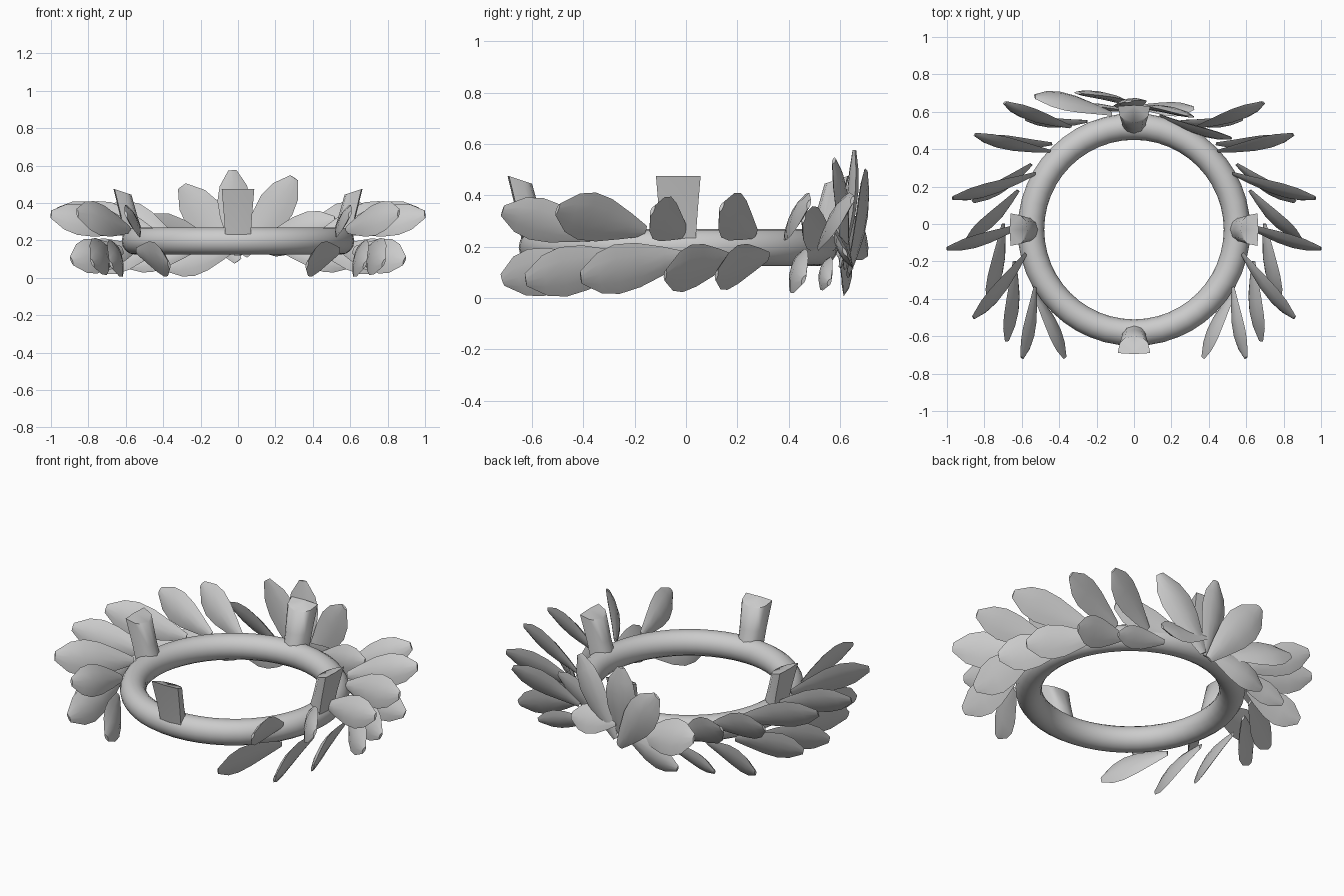
import bpy, bmesh, math
from mathutils import Vector

if "Cube" in bpy.data.objects:
    bpy.data.objects.remove(bpy.data.objects["Cube"])

CY = -0.03  # ring centre in y


def finish(name, verts, faces, angle=40):
    me = bpy.data.meshes.new(name)
    me.from_pydata([tuple(v) for v in verts], [], faces)
    bm = bmesh.new()
    bm.from_mesh(me)
    bmesh.ops.recalc_face_normals(bm, faces=bm.faces)
    bm.to_mesh(me)
    bm.free()
    ob = bpy.data.objects.new(name, me)
    bpy.context.collection.objects.link(ob)
    bpy.context.view_layer.objects.active = ob
    bpy.ops.object.select_all(action='DESELECT')
    ob.select_set(True)
    bpy.ops.object.shade_smooth_by_angle(angle=math.radians(angle))
    return ob


# Ring
bpy.ops.mesh.primitive_torus_add(location=(0, CY, 0.197), major_radius=0.551,
                                 minor_radius=0.071, major_segments=48, minor_segments=16)
ring = bpy.context.object
ring.name = "ring"
ring.scale.z = 1.02
bpy.ops.object.shade_smooth_by_angle(angle=math.radians(40))


# Candle holders: tapered posts leaning outward, rounded inner side, slanted tops
def holder(name, ang):
    # (inner radius, outer radius, half width, inner z, outer z)
    rows = [(0.495, 0.60, 0.066, 0.20, 0.20),
            (0.535, 0.625, 0.075, 0.32, 0.33),
            (0.57, 0.66, 0.087, 0.445, 0.475)]
    section = [(0.1, -0.55), (0, 0), (0.1, 0.55), (0.4, 0.87), (1, 1),
               (1.06, 0), (1, -1), (0.4, -0.87)]
    n = len(section)
    verts, faces = [], []
    out = Vector((math.cos(ang), math.sin(ang), 0))
    side = Vector((-out.y, out.x, 0))
    for ri, ro, w, zi, zo in rows:
        for a, b in section:
            p = out * (ri + (ro - ri) * a) + side * (w * b)
            verts.append(p + Vector((0, CY, zi + (zo - zi) * min(a, 1))))
    for k in range(len(rows) - 1):
        for i in range(n):
            j = (i + 1) % n
            faces.append((k * n + i, k * n + j, (k + 1) * n + j, (k + 1) * n + i))
    faces += [tuple(range(n)), tuple(range((len(rows) - 1) * n, len(rows) * n))]
    finish(name, verts, faces, 60)


for i, label in enumerate(("right", "back", "left", "front")):
    holder("candle_holder_" + label, i * math.pi / 2)


# Leaf: bowed blade with a blunt tip, solid lens section
OUTLINE = [(0, 0.22), (0.2, 0.55), (0.45, 0.9), (0.65, 1.0), (0.82, 0.82), (1.0, 0.25)]


def leaf(name, base, tip, width, hint, flip=1):
    base, tip = Vector(base), Vector(tip)
    d = tip - base
    w = Vector(hint)
    w = (w - d * (w.dot(d) / d.length_squared)).normalized()
    nrm = d.normalized().cross(w) * flip
    cols = [(-1, 0.0), (-0.5, 0.8), (0, 1.0), (0.5, 0.8), (1, 0.0),
            (0.5, -0.5), (0, -0.65), (-0.5, -0.5)]
    n = len(cols)
    verts, faces = [], []
    for t, h in OUTLINE:
        bend = 0.012 * math.sin(math.pi * t)
        for a, b in cols:
            verts.append(base + d * t + w * (a * h * width / 2)
                         + nrm * (b * 0.024 * (0.15 + 0.85 * h) + bend))
    for k in range(len(OUTLINE) - 1):
        for i in range(n):
            j = (i + 1) % n
            faces.append((k * n + i, k * n + j, (k + 1) * n + j, (k + 1) * n + i))
    faces += [tuple(range(n)), tuple(range((len(OUTLINE) - 1) * n, len(OUTLINE) * n))]
    finish(name, verts, faces, 60)


# Side leaves, mirrored left and right: base, tip, width
upper = [
    ((0.53, -0.34, 0.24), (0.60, -0.715, 0.34), 0.18),
    ((0.58, -0.16, 0.26), (0.86, -0.50, 0.345), 0.20),
    ((0.59, 0.00, 0.25), (1.0, -0.13, 0.34), 0.18),
    ((0.53, 0.27, 0.25), (0.97, 0.14, 0.355), 0.19),
    ((0.45, 0.39, 0.24), (0.85, 0.48, 0.365), 0.18),
    ((0.34, 0.52, 0.20), (0.69, 0.65, 0.38), 0.18),
]
lower = [
    ((0.54, -0.36, 0.14), (0.37, -0.715, 0.07), 0.20),
    ((0.64, -0.20, 0.15), (0.68, -0.625, 0.07), 0.21),
    ((0.70, 0.00, 0.16), (0.78, -0.41, 0.08), 0.21),
    ((0.62, 0.18, 0.15), (0.89, -0.08, 0.09), 0.20),
    ((0.55, 0.32, 0.16), (0.86, 0.12, 0.09), 0.19),
    ((0.44, 0.43, 0.15), (0.78, 0.46, 0.07), 0.18),
    ((0.25, 0.55, 0.14), (0.58, 0.56, 0.06), 0.13),
]
for row, leaves in (("upper", upper), ("lower", lower)):
    for k, (b, t, w) in enumerate(leaves):
        dx, dy = t[0] - b[0], t[1] - b[1]
        ln = math.hypot(dx, dy)
        hint = (-0.38 * dy / ln, 0.38 * dx / ln, 1)
        for s, side in ((1, "right"), (-1, "left")):
            m = lambda p: (p[0] * s, p[1], p[2])
            leaf(f"{row}_leaf_{side}_{k + 1}", m(b), m(t), w, m(hint), s)

# Back spray of leaves, irregular: base, tip, width, width direction
back = [
    ((-0.12, 0.59, 0.17), (-0.53, 0.68, 0.29), 0.21, (0, -0.5, 1)),
    ((0.0, 0.63, 0.09), (-0.30, 0.70, 0.49), 0.21, (1, -0.1, 0.7)),
    ((0.0, 0.60, 0.12), (-0.03, 0.655, 0.575), 0.18, (1, 0.15, 0)),
    ((0.03, 0.62, 0.12), (0.30, 0.575, 0.535), 0.20, (1, -0.2, -0.7)),
    ((0.14, 0.58, 0.20), (0.52, 0.46, 0.31), 0.17, (0, 0.2, 1)),
    ((-0.02, 0.60, 0.16), (-0.38, 0.62, 0.05), 0.16, (0, 0.1, 1)),
    ((0.02, 0.63, 0.22), (0.32, 0.62, 0.18), 0.17, (0, -0.5, 1)),
]
for k, (b, t, w, hint) in enumerate(back):
    leaf(f"back_leaf_{k + 1}", b, t, w, hint)
